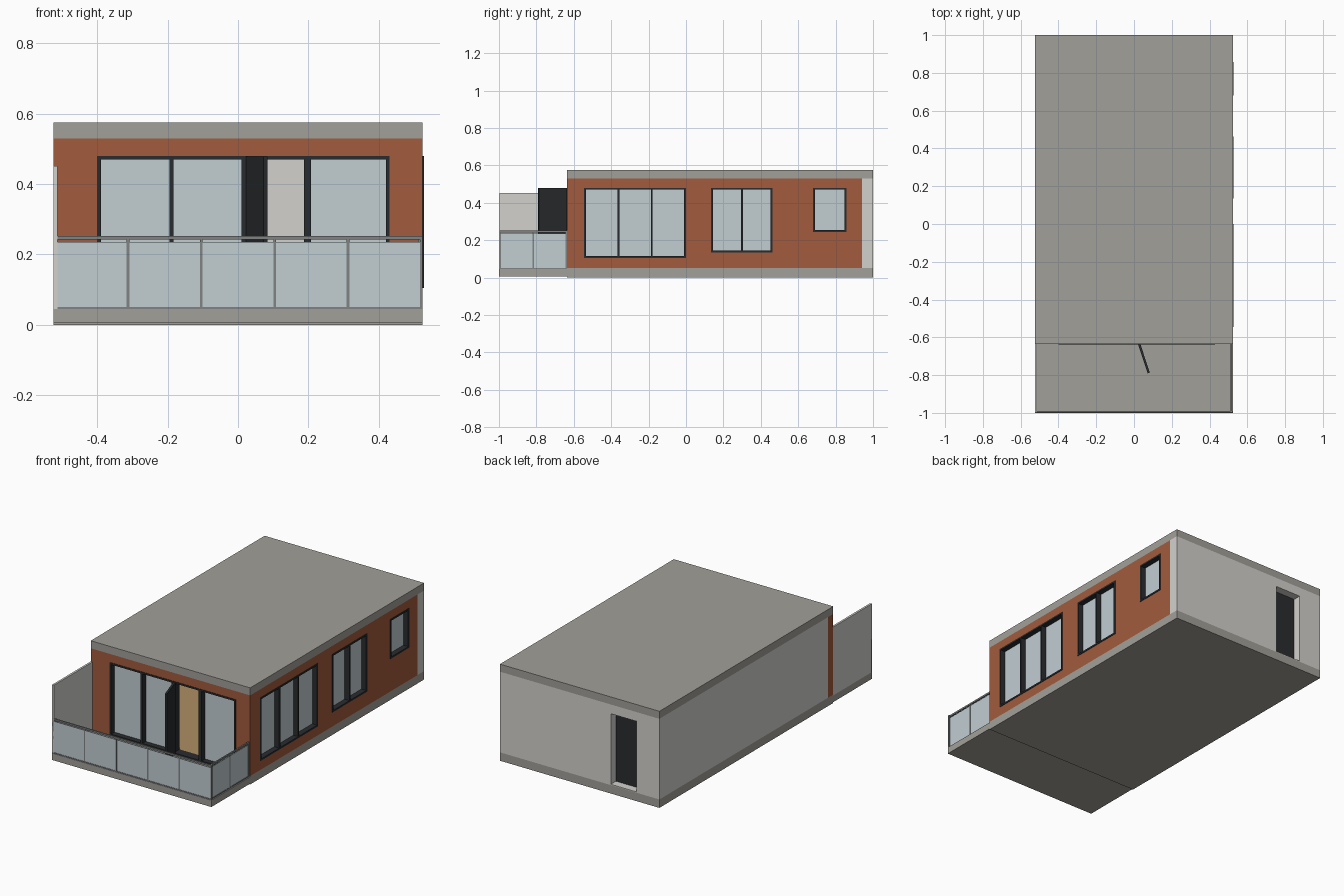
import bpy, bmesh, math
from mathutils import Vector, Matrix

if "Cube" in bpy.data.objects:
    bpy.data.objects.remove(bpy.data.objects["Cube"])


def mat(name, rgb, alpha=1.0):
    m = bpy.data.materials.new(name)
    m.diffuse_color = (*rgb, alpha)
    m.use_nodes = True
    m.node_tree.nodes["Principled BSDF"].inputs["Base Color"].default_value = m.diffuse_color
    return m


BRICK = mat("brick", (0.36, 0.105, 0.047))
PLASTER = mat("plaster", (0.65, 0.64, 0.61))
CONCRETE = mat("concrete", (0.36, 0.35, 0.32))
FRAME = mat("dark_frame", (0.022, 0.025, 0.028))
GLASS = mat("glass", (0.54, 0.62, 0.65))
STEEL = mat("steel", (0.22, 0.23, 0.23))
WOOD = mat("wood", (0.42, 0.27, 0.12))


def boxes(name, bounds, material):
    """One object from a list of (x0, x1, y0, y1, z0, z1) boxes."""
    bm = bmesh.new()
    for x0, x1, y0, y1, z0, z1 in bounds:
        m = Matrix.Translation(((x0 + x1) / 2, (y0 + y1) / 2, (z0 + z1) / 2))
        m = m @ Matrix.Diagonal((x1 - x0, y1 - y0, z1 - z0, 1))
        bmesh.ops.create_cube(bm, size=1, matrix=m)
    me = bpy.data.meshes.new(name)
    bm.to_mesh(me)
    bm.free()
    ob = bpy.data.objects.new(name, me)
    bpy.context.collection.objects.link(ob)
    if material:
        me.materials.append(material)
    return ob


def cut(ob, bounds):
    """Cut box-shaped openings out of a wall."""
    cutter = boxes("opening_cutter", bounds, None)
    mod = ob.modifiers.new("openings", 'BOOLEAN')
    mod.operation = 'DIFFERENCE'
    mod.object = cutter
    mod.solver = 'EXACT'
    bpy.context.view_layer.objects.active = ob
    bpy.ops.object.modifier_apply(modifier=mod.name)
    bpy.data.objects.remove(cutter)


W, FRONT, BACK = 0.525, -0.635, 1.0
Z0, Z1, T = 0.05, 0.53, 0.05

# Slabs and wooden floor
boxes("floor_slab", [(-W, W, FRONT, BACK, 0, Z0)], CONCRETE)
boxes("roof_slab", [(-W, W, FRONT, BACK, Z1, 0.575)], CONCRETE)
boxes("balcony_slab", [(-W, W, -1, FRONT, 0.005, 0.045)], CONCRETE)
boxes("wood_floor", [(-W + T, W - T, FRONT + T, 0.94, 0.048, 0.054)], WOOD)

# Walls
front = boxes("front_wall", [(-W, W, FRONT, FRONT + T, Z0, Z1)], BRICK)
right = boxes("right_wall", [(W - T, W, FRONT + T, 0.94, Z0, Z1)], BRICK)
boxes("left_wall", [(-W, -W + T, FRONT + T, 0.94, Z0, Z1)], PLASTER)
rear = boxes("rear_wall", [(-W, W, 0.94, BACK, Z0, Z1)], PLASTER)

# Side windows: y range, z range, number of panes
windows = [(-0.545, 0.0, 0.105, 0.48, 3), (0.135, 0.462, 0.135, 0.48, 2),
           (0.68, 0.857, 0.245, 0.48, 1)]
cut(right, [(0.4, 0.6, a, b, c, d) for a, b, c, d, n in windows])
FX0, FX1, B = W - T, W + 0.003, 0.01
for i, (a, b, c, d, n) in enumerate(windows, 1):
    bars = [(FX0, FX1, a, b, c, c + B), (FX0, FX1, a, b, d - B, d)]
    for k in range(n + 1):
        y = a + (b - a - B) * k / n
        bars.append((FX0, FX1, y, y + B, c + B, d - B))
    boxes(f"side_window_frame_{i}", bars, FRAME)
    boxes(f"side_window_glass_{i}", [(0.49, 0.496, a + B, b - B, c + B, d - B)], GLASS)

# Front glazing with an open doorway
cut(front, [(-0.4, 0.43, -0.7, -0.5, 0.03, 0.48)])
FY0, FY1 = FRONT - 0.003, FRONT + T
bars = [(-0.4, 0.43, FY0, FY1, Z0, 0.056), (-0.4, 0.43, FY0, FY1, 0.47, 0.48)]
for a, b in [(-0.4, -0.39), (-0.195, -0.183), (0.01, 0.024), (0.187, 0.208), (0.42, 0.43)]:
    bars.append((a, b, FY0, FY1, 0.056, 0.47))
boxes("front_window_frame", bars, FRAME)
boxes("front_window_glass", [(a, b, -0.606, -0.6, 0.056, 0.47) for a, b in
                             [(-0.39, -0.195), (-0.183, 0.01), (0.208, 0.42)]], GLASS)
leaf = boxes("open_door_leaf", [(0, 0.16, -0.006, 0.006, 0.052, 0.478)], FRAME)
leaf.location = (0.028, -0.637, 0)
leaf.rotation_euler.z = math.atan2(-0.152, 0.05)

# Rear door, set back in its opening
cut(rear, [(-0.375, -0.205, 0.9, 1.1, 0.055, 0.475)])
boxes("rear_door", [(-0.375, -0.205, 0.94, 0.952, 0.055, 0.475)], FRAME)

# Balcony privacy screen
boxes("privacy_screen", [(-W, -W + 0.012, -0.998, FRONT, 0.045, 0.452)], PLASTER)

# Balcony railing: posts, rails and glass along the front and right edges
P, RY, RX = 0.008, -0.998, W - 0.006
parts = [(-W, W, RY, RY + P, 0.242, 0.252), (RX - P, RX, RY, FRONT, 0.242, 0.252),
         (-W, W, RY, RY + P, 0.045, 0.051), (RX - P, RX, RY, FRONT, 0.045, 0.051)]
for i in range(6):
    x = -W + (2 * W - P) * i / 5
    parts.append((x, x + P, RY, RY + P, 0.045, 0.242))
for y in (-0.82, FRONT - P):
    parts.append((RX - P, RX, y, y + P, 0.045, 0.242))
boxes("railing_frame", parts, STEEL)
boxes("railing_glass", [(-W + P, W - P, RY + 0.002, RY + 0.006, 0.051, 0.236),
                        (RX - 0.006, RX - 0.002, RY + P, FRONT, 0.051, 0.236)], GLASS)
